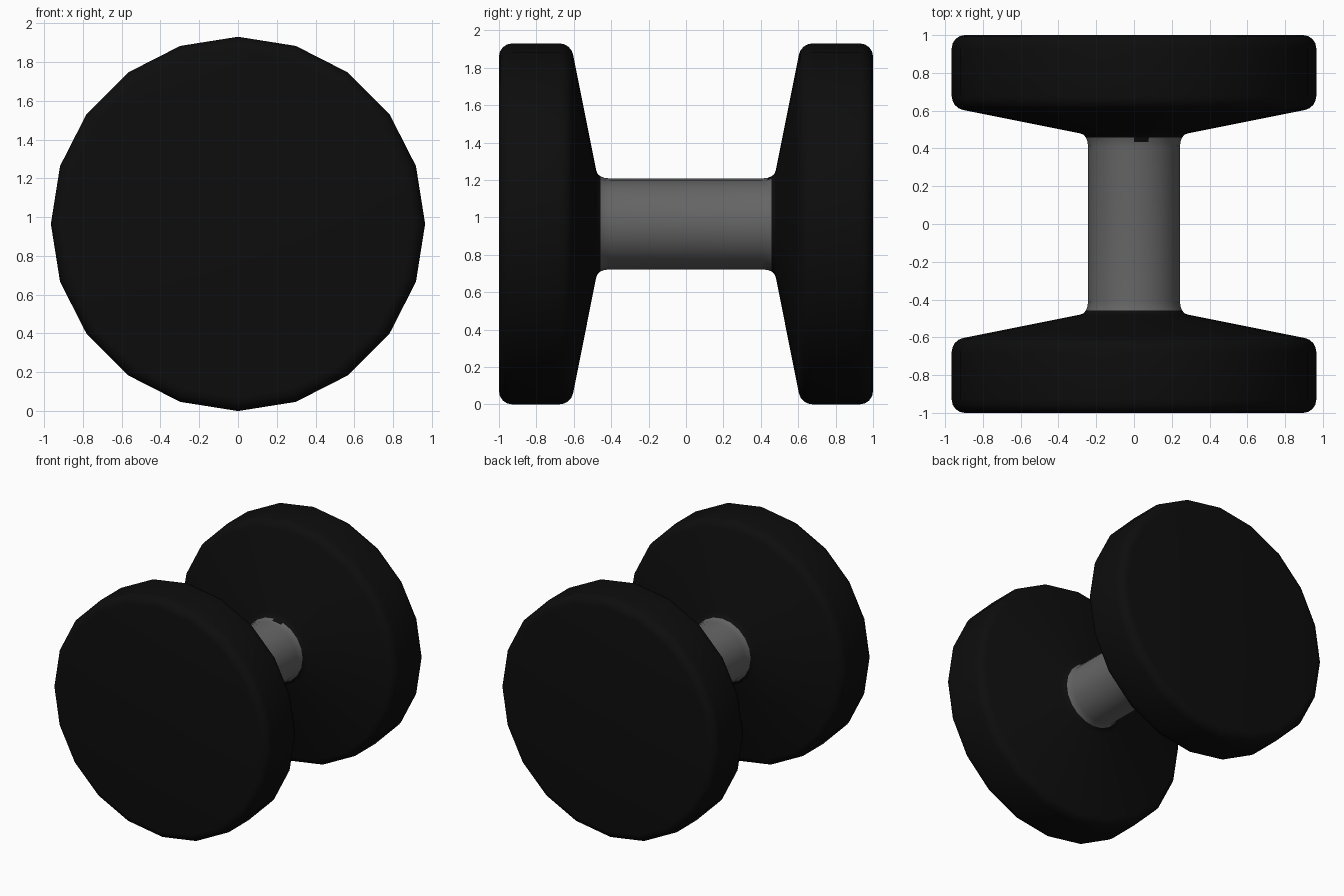
import bpy, bmesh, math

if "Cube" in bpy.data.objects:
    bpy.data.objects.remove(bpy.data.objects["Cube"])

SIDES = 20
R = 0.965          # disc radius, also the height of the axis


def material(name, value):
    m = bpy.data.materials.new(name)
    m.diffuse_color = (value, value, value, 1)
    m.use_nodes = True
    m.node_tree.nodes["Principled BSDF"].inputs["Base Color"].default_value = m.diffuse_color
    return m


BLACK = material("black_plastic", 0.004)
GREY = material("grey_metal", 0.13)


def lathe(name, profile, mats):
    """Revolve (radius, y) points around the y axis; radius 0 closes an end."""
    bm = bmesh.new()
    rings = []
    for r, y in profile:
        if r == 0:
            rings.append([bm.verts.new((0, y, R))] * SIDES)
            continue
        angles = [2 * math.pi * i / SIDES for i in range(SIDES)]
        rings.append([bm.verts.new((r * math.sin(a), y, R + r * math.cos(a))) for a in angles])
    for a, b in zip(rings, rings[1:]):
        for i in range(SIDES):
            j = (i + 1) % SIDES
            bm.faces.new(list(dict.fromkeys((a[i], a[j], b[j], b[i]))))
    bmesh.ops.recalc_face_normals(bm, faces=bm.faces)
    # an open tube must face away from the axis
    if profile[0][0] > 0 and profile[-1][0] > 0:
        f = max(bm.faces, key=lambda f: f.calc_center_median().z)
        if f.normal.z < 0:
            bmesh.ops.reverse_faces(bm, faces=bm.faces)
    me = bpy.data.meshes.new(name)
    bm.to_mesh(me)
    bm.free()
    for m in mats:
        me.materials.append(m)
    ob = bpy.data.objects.new(name, me)
    bpy.context.collection.objects.link(ob)
    bpy.context.view_layer.objects.active = ob
    bpy.ops.object.select_all(action='DESELECT')
    ob.select_set(True)
    bpy.ops.object.shade_smooth_by_angle(angle=math.radians(40))
    return ob


# Disc profile: flat outer face, rounded rim, tapered inner face, fillet to axle
disc = [(0, 1.0)]
for k in range(5):
    a = math.radians(90 - 22.5 * k)
    disc.append((R - 0.07 + 0.07 * math.cos(a), 0.93 + 0.07 * math.sin(a)))
for k in range(5):
    a = math.radians(-19.5 * k)
    disc.append((R - 0.075 + 0.075 * math.cos(a), 0.677 + 0.075 * math.sin(a)))
disc += [(0.29, 0.481), (0.268, 0.473), (0.254, 0.457)]

for side, name in ((-1, "front_disc"), (1, "back_disc")):
    # the hidden inner end is capped inside the axle
    lathe(name, [(r, side * y) for r, y in disc] + [(0, side * 0.457)], [BLACK])

# Axle with flared ends
half = [(0.254, 0.457), (0.246, 0.435), (0.243, 0.405)]
axle = lathe("axle", [(r, -y) for r, y in half] + half[::-1], [GREY, BLACK])

# Single black notch at the top of the axle's back end
for p in axle.data.polygons:
    c = p.center
    if c.y > 0.44 and 0 < c.x < 0.08 and c.z > R:
        p.material_index = 1
